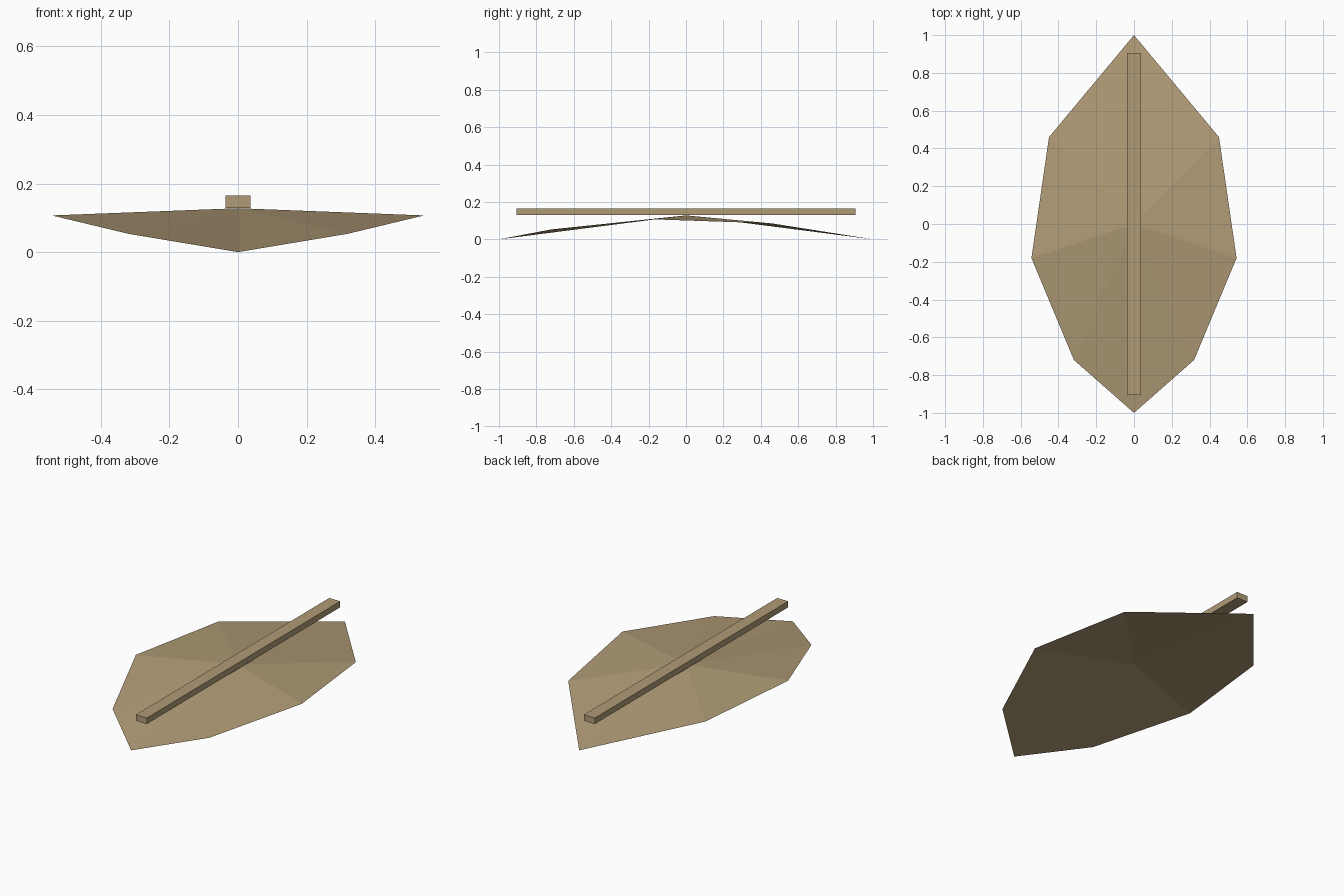
import bpy
import bmesh

cube = bpy.data.objects.get("Cube")
if cube:
    bpy.data.objects.remove(cube, do_unlink=True)

# Single tan colour
tan = bpy.data.materials.new("tan")
tan.use_nodes = True
colour = (0.434, 0.328, 0.181, 1.0)
tan.diffuse_color = colour
shader = tan.node_tree.nodes["Principled BSDF"]
shader.inputs["Base Color"].default_value = colour
shader.inputs["Roughness"].default_value = 0.9


def add_object(name, bm):
    mesh = bpy.data.meshes.new(name)
    bm.to_mesh(mesh)
    bm.free()
    mesh.materials.append(tan)
    obj = bpy.data.objects.new(name, mesh)
    bpy.context.collection.objects.link(obj)
    return obj


# Faceted canopy: a thin sheet fanned out from its raised centre
side = [(0.45, 0.46, 0.085), (0.543, -0.18, 0.107), (0.318, -0.72, 0.053)]
back_tip, front_tip = (0, 1, 0), (0, -1, 0)
mirrored = [(-x, y, z) for x, y, z in side]
rim = [back_tip] + mirrored + [front_tip] + side[::-1]

bm = bmesh.new()
centre = bm.verts.new((0, 0, 0.128))
ring = [bm.verts.new(p) for p in rim]
for a, b in zip(ring, ring[1:] + ring[:1]):
    bm.faces.new((centre, a, b))
add_object("canopy_sheet", bm)

# Straight square-edged bar resting on the peak
bm = bmesh.new()
bmesh.ops.create_cube(bm, size=1)
bar = add_object("ridge_bar", bm)
bar.scale = (0.072, 1.81, 0.036)
bar.location = (0, 0, 0.147)
